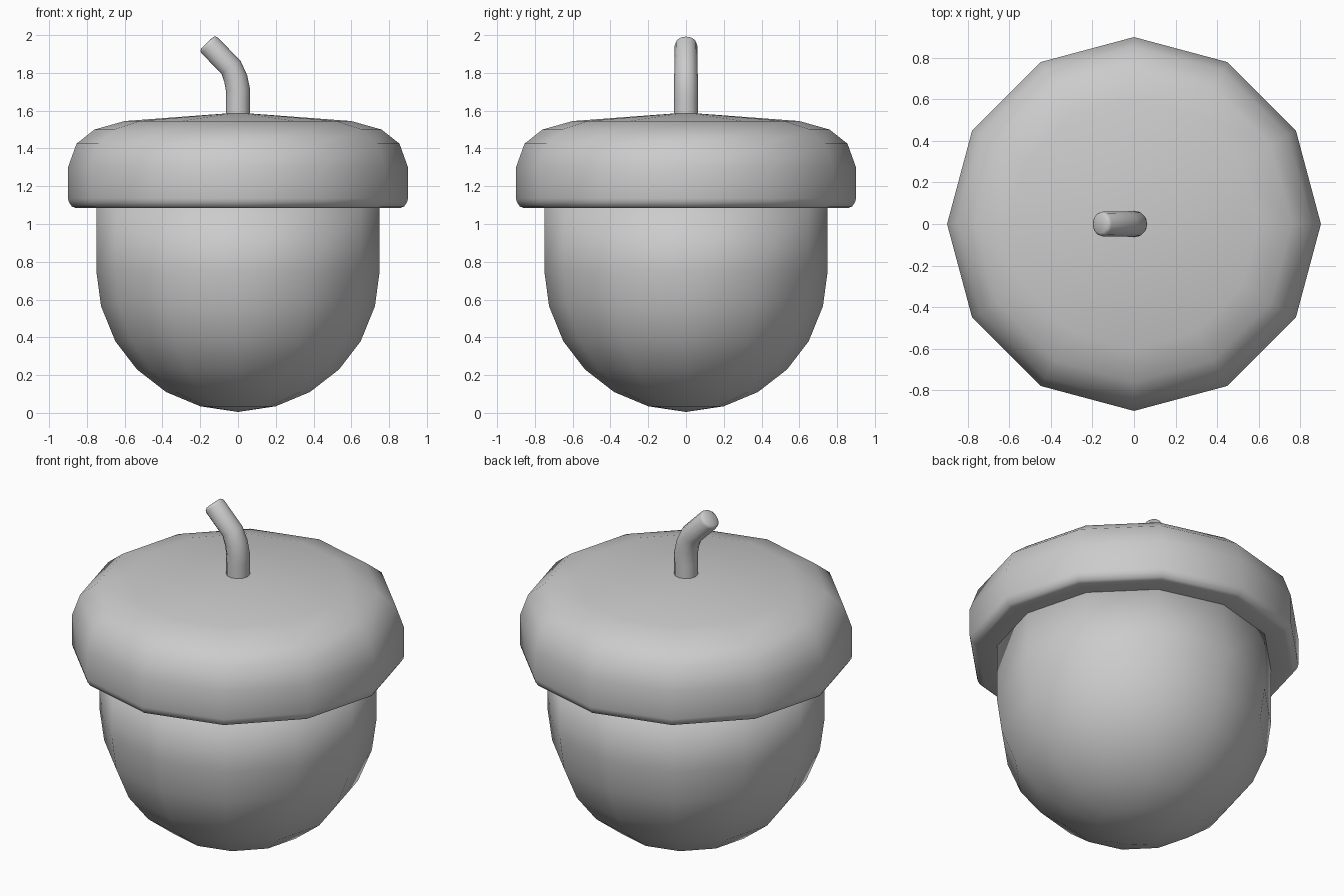
import bpy, bmesh
from math import sin, cos, tau
from mathutils import Vector

if "Cube" in bpy.data.objects:
    bpy.data.objects.remove(bpy.data.objects["Cube"])


def finish(name, bm, angle=None):
    bmesh.ops.remove_doubles(bm, verts=bm.verts, dist=1e-5)
    bmesh.ops.recalc_face_normals(bm, faces=bm.faces)
    for f in bm.faces:
        f.smooth = True
    mesh = bpy.data.meshes.new(name)
    bm.to_mesh(mesh)
    bm.free()
    obj = bpy.data.objects.new(name, mesh)
    bpy.context.collection.objects.link(obj)
    return obj


def loft(name, rings):
    """Skin a list of equal-length vertex rings."""
    bm = bmesh.new()
    rows = [[bm.verts.new(p) for p in ring] for ring in rings]
    n = len(rows[0])
    for a, b in zip(rows, rows[1:]):
        for i in range(n):
            j = (i + 1) % n
            bm.faces.new((a[i], a[j], b[j], b[i]))
    return finish(name, bm)


def lathe(name, profile, sides=12):
    return loft(name, [[(r * cos(tau * i / sides), r * sin(tau * i / sides), z)
                        for i in range(sides)] for r, z in profile])


# Nut: rounded bottom, straight wall running up inside the cap
lathe("nut", [(0, 0.005), (0.2, 0.035), (0.38, 0.11), (0.535, 0.23), (0.65, 0.38),
              (0.725, 0.565), (0.75, 0.75), (0.75, 1.12), (0, 1.12)])

# Cap: flat underside, bevelled rim, domed top
lathe("cap", [(0, 1.09), (0.7, 1.09), (0.86, 1.085), (0.88, 1.093), (0.895, 1.115),
              (0.9, 1.135), (0.9, 1.3), (0.855, 1.425), (0.76, 1.5), (0.6, 1.545),
              (0, 1.59)])

# Stem: round bent tube with a bevelled tip, as (x, z, tilt x, tilt z, radius)
path = [(0, 1.52, 0, 1, 0.065), (0, 1.66, 0, 1, 0.064), (0, 1.71, -0.08, 1, 0.064),
        (-0.012, 1.77, -0.3, 1, 0.063), (-0.037, 1.83, -0.55, 0.8, 0.061),
        (-0.15, 1.945, -0.69, 0.73, 0.06), (-0.158, 1.954, -0.69, 0.73, 0.056),
        (-0.163, 1.96, -0.69, 0.73, 0.045), (-0.164, 1.961, -0.69, 0.73, 0)]
rings = []
for x, z, tx, tz, r in path:
    side = Vector((tz, 0, -tx)).normalized()
    rings.append([Vector((x, 0, z)) + side * r * cos(tau * i / 12)
                  + Vector((0, r * sin(tau * i / 12), 0)) for i in range(12)])
loft("stem", rings)
